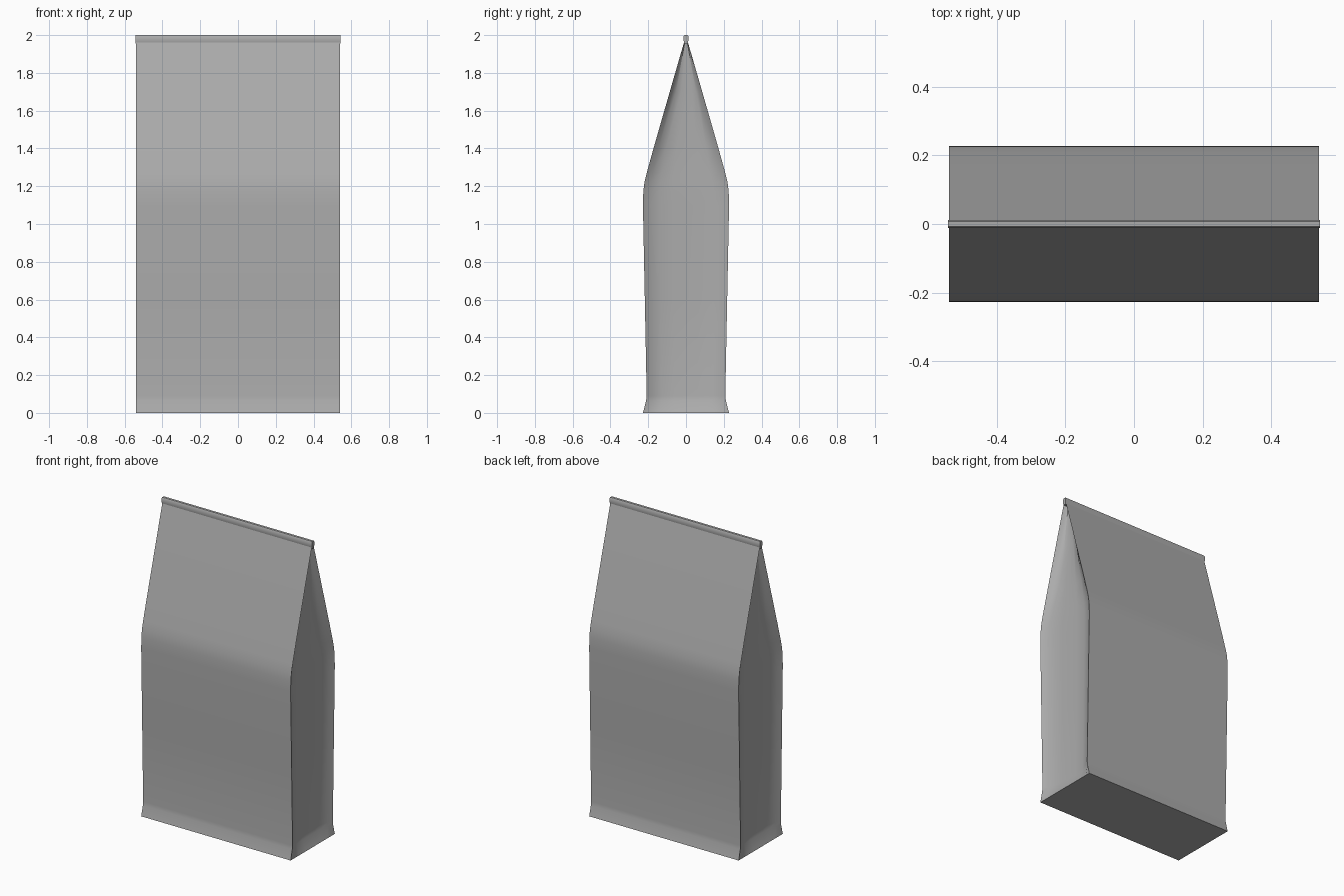
import bpy, bmesh, math

cube = bpy.data.objects.get("Cube")
if cube:
    bpy.data.objects.remove(cube)

GREY = (0.415, 0.415, 0.415, 1)
paper = bpy.data.materials.new("grey_paper")
paper.use_nodes = True
paper.diffuse_color = GREY
paper.node_tree.nodes["Principled BSDF"].inputs["Base Color"].default_value = GREY

HALF_W = 0.54


def loft(name, rings):
    """Skin closed rings of equal length and cap both ends."""
    bm = bmesh.new()
    rows = [[bm.verts.new(p) for p in ring] for ring in rings]
    n = len(rows[0])
    for low, high in zip(rows, rows[1:]):
        for i in range(n):
            j = (i + 1) % n
            bm.faces.new((low[i], low[j], high[j], high[i]))
    bm.faces.new(rows[0][::-1])
    bm.faces.new(rows[-1])
    bmesh.ops.recalc_face_normals(bm, faces=bm.faces)
    mesh = bpy.data.meshes.new(name)
    bm.to_mesh(mesh)
    bm.free()
    obj = bpy.data.objects.new(name, mesh)
    bpy.context.collection.objects.link(obj)
    mesh.materials.append(paper)
    bpy.ops.object.select_all(action="DESELECT")
    obj.select_set(True)
    bpy.context.view_layer.objects.active = obj
    bpy.ops.object.shade_smooth_by_angle(angle=math.radians(35))


# Half of the side panel: position across the depth, share of the gusset inset
HALF_GUSSET = [(1, 0), (0.85, 0.5), (0.62, 0.9), (0.3, 0.98)]
GUSSET = [(-t, f) for t, f in HALF_GUSSET] + [(0, 1)] + HALF_GUSSET[::-1]


def bag_ring(z, half_d, inset):
    side = [(HALF_W - inset * f, half_d * t) for t, f in GUSSET]
    return [(x, y, z) for x, y in side] + [(-x, -y, z) for x, y in side]


# Bag body: height, half depth, gusset inset
loft("bag_body", [bag_ring(*row) for row in (
    (0, 0.228, 0), (0.065, 0.211, 0.03), (0.09, 0.208, 0.034), (0.6, 0.218, 0.037),
    (1.1, 0.228, 0.037), (1.17, 0.226, 0.037), (1.22, 0.22, 0.038), (1.27, 0.208, 0.04),
    (1.4, 0.172, 0.043), (1.7, 0.086, 0.043), (1.97, 0.008, 0.035))])

# Folded seal along the top
W = HALF_W + 0.003
loft("top_seal", [
    [(W, -d, z), (W, d, z), (-W, d, z), (-W, -d, z)]
    for z, d in ((1.955, 0.009), (1.968, 0.012), (1.994, 0.012), (2.0, 0.008))])
